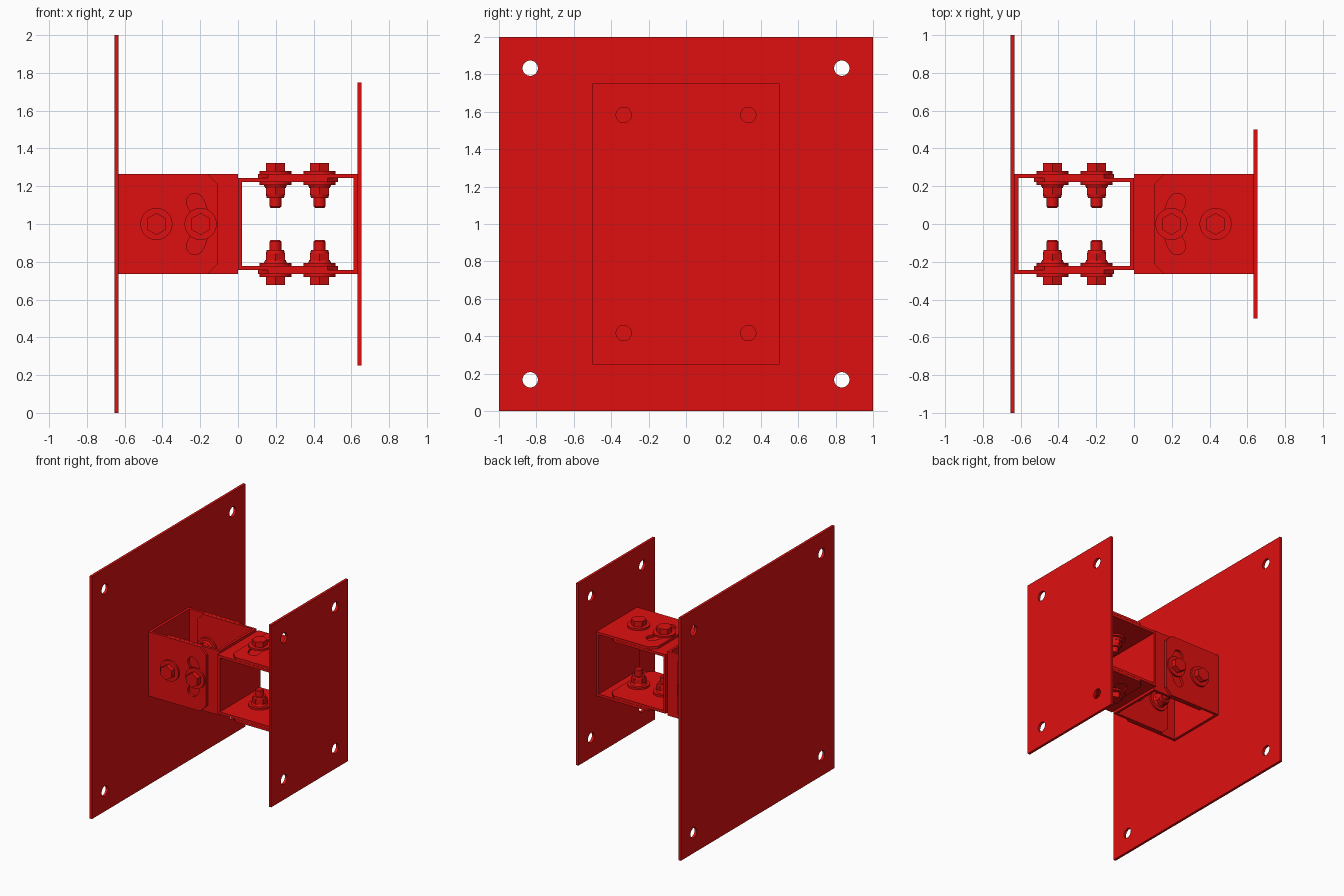
import bpy, bmesh
from math import pi, sin, cos, radians
from mathutils import Matrix, Vector

if "Cube" in bpy.data.objects:
    bpy.data.objects.remove(bpy.data.objects["Cube"])

red = bpy.data.materials.new("red_paint")
red.diffuse_color = (0.74, 0.005, 0.005, 1)
red.use_nodes = True
red.node_tree.nodes["Principled BSDF"].inputs["Base Color"].default_value = red.diffuse_color


def add_object(name, mesh, matrix):
    if not mesh.materials:
        mesh.materials.append(red)
    ob = bpy.data.objects.new(name, mesh)
    bpy.context.collection.objects.link(ob)
    ob.matrix_world = matrix
    return ob


def finish(bm, mesh):
    bmesh.ops.recalc_face_normals(bm, faces=bm.faces)
    bm.to_mesh(mesh)
    bm.free()
    mesh.shade_smooth()
    mesh.set_sharp_from_angle(angle=radians(35))
    return mesh


def sheet(name, loops, w0, w1):
    """Flat sheet from an outline plus hole loops, spanning w0..w1 in local z."""
    cu = bpy.data.curves.new(name + "_profile", 'CURVE')
    cu.dimensions, cu.fill_mode = '2D', 'BOTH'
    cu.extrude = (w1 - w0) / 2
    for pts in loops:
        sp = cu.splines.new('POLY')
        sp.points.add(len(pts) - 1)
        for p, (u, v) in zip(sp.points, pts):
            p.co = (u, v, 0, 1)
        sp.use_cyclic_u = True
    tmp = bpy.data.objects.new(name + "_profile", cu)
    mesh = bpy.data.meshes.new_from_object(tmp)
    bpy.data.objects.remove(tmp)
    bpy.data.curves.remove(cu)
    bm = bmesh.new()
    bm.from_mesh(mesh)
    bmesh.ops.remove_doubles(bm, verts=bm.verts, dist=1e-5)
    bmesh.ops.translate(bm, verts=bm.verts, vec=(0, 0, (w0 + w1) / 2))
    mesh.name = name
    return finish(bm, mesh)


def rect(u0, u1, v):
    return [(u0, -v), (u1, -v), (u1, v), (u0, v)]


def arc(cx, cy, r, a0, a1, n):
    return [(cx + r * cos(a0 + (a1 - a0) * i / n),
             cy + r * sin(a0 + (a1 - a0) * i / n)) for i in range(n + 1)]


def circle(cx, cy, r, n=32):
    return arc(cx, cy, r, 0, 2 * pi, n)[:-1]


# End plates: local (u, v, w) -> world (y, z, x)
upright = Matrix(((0, 0, 1, 0), (1, 0, 0, 0), (0, 1, 0, 1), (0, 0, 0, 1)))


def end_plate(name, hy, hz, ky, kz, x0, x1):
    outline = [(-hy, -hz), (hy, -hz), (hy, hz), (-hy, hz)]
    holes = [circle(a * ky, b * kz, 0.041) for a in (-1, 1) for b in (-1, 1)]
    add_object(name, sheet(name, [outline] + holes, x0, x1), upright)


end_plate("large_plate", 1.0, 1.0, 0.833, 0.833, -0.653, -0.632)
end_plate("small_plate", 0.5, 0.75, 0.333, 0.583, 0.632, 0.653)

# Bracket sheets, modelled for the right side around the origin
W, C, T = 0.265, 0.055, 0.021
PIVOT, BOLT2 = 0.432, 0.198
R, S, A = 0.235, 0.045, radians(30)
slot = (arc(PIVOT, 0, R + S, pi - A, pi + A, 16)
        + arc(PIVOT - R * cos(A), -R * sin(A), S, pi + A, 2 * pi + A, 12)[1:]
        + arc(PIVOT, 0, R - S, pi + A, pi - A, 16)[1:]
        + arc(PIVOT - R * cos(A), R * sin(A), S, -A, pi - A, 12)[1:-1])
outer_outline = [(0.105 + C, -W), (0.632, -W), (0.632, W), (0.105 + C, W),
                 (0.105, W - C), (0.105, C - W)]
inner_outline = [(0, -W), (0.53 - C, -W), (0.53, C - W), (0.53, W - C),
                 (0.53 - C, W), (0, W)]
outer_arm = sheet("outer_arm", [outer_outline, slot], W - T, W)
inner_arm = sheet("inner_arm", [inner_outline], W - 2 * T - 0.001, W - T - 0.001)
outer_web = sheet("outer_web", [rect(0.632 - T, 0.632, W)], T - W, W - T)
inner_web = sheet("inner_web", [rect(0, T, W)], 2 * T - W, W - 2 * T)


# Bolt stack: (sides, bottom radius, top radius, low, high)
def bolt_mesh():
    bm = bmesh.new()
    stack = [
        (6, 0.058, 0.058, 0.280, 0.323),    # hex head
        (32, 0.085, 0.085, 0.265, 0.280),   # outer washer
        (32, 0.085, 0.085, 0.207, 0.222),   # inner washer
        (32, 0.054, 0.062, 0.190, 0.207),   # nut flange
        (6, 0.058, 0.058, 0.155, 0.192),    # hex nut
        (32, 0.046, 0.050, 0.138, 0.156),   # nut collar
        (24, 0.031, 0.031, 0.093, 0.265),   # shank
        (24, 0.025, 0.031, 0.086, 0.093),   # shank tip
    ]
    for n, r0, r1, lo, hi in stack:
        turn = Matrix.Rotation(pi / 2, 4, 'Z')
        ring = [[bm.verts.new(turn @ Vector((r * cos(2 * pi * i / n), r * sin(2 * pi * i / n), z)))
                 for i in range(n)] for r, z in ((r0, lo), (r1, hi))]
        bm.faces.new(ring[0][::-1])
        bm.faces.new(ring[1])
        for i in range(n):
            j = (i + 1) % n
            bm.faces.new((ring[0][i], ring[0][j], ring[1][j], ring[1][i]))
    return finish(bm, bpy.data.meshes.new("bolt"))


bolt = bolt_mesh()

# Place the joint half on each side; the left one is turned a quarter about x
lift = Matrix.Translation((0, 0, 1))
sides = {"right": lift,
         "left": lift @ Matrix.Rotation(pi / 2, 4, 'X') @ Matrix.Rotation(pi, 4, 'Z')}
for side, base in sides.items():
    add_object(side + "_outer_web", outer_web, base)
    add_object(side + "_inner_web", inner_web, base)
    for k in (0, 1):
        m = base @ Matrix.Rotation(pi * k, 4, 'X')
        add_object(f"{side}_outer_arm_{k + 1}", outer_arm, m)
        add_object(f"{side}_inner_arm_{k + 1}", inner_arm, m)
        for label, x in (("pivot_bolt", PIVOT), ("slot_bolt", BOLT2)):
            add_object(f"{side}_{label}_{k + 1}", bolt, m @ Matrix.Translation((x, 0, 0)))
